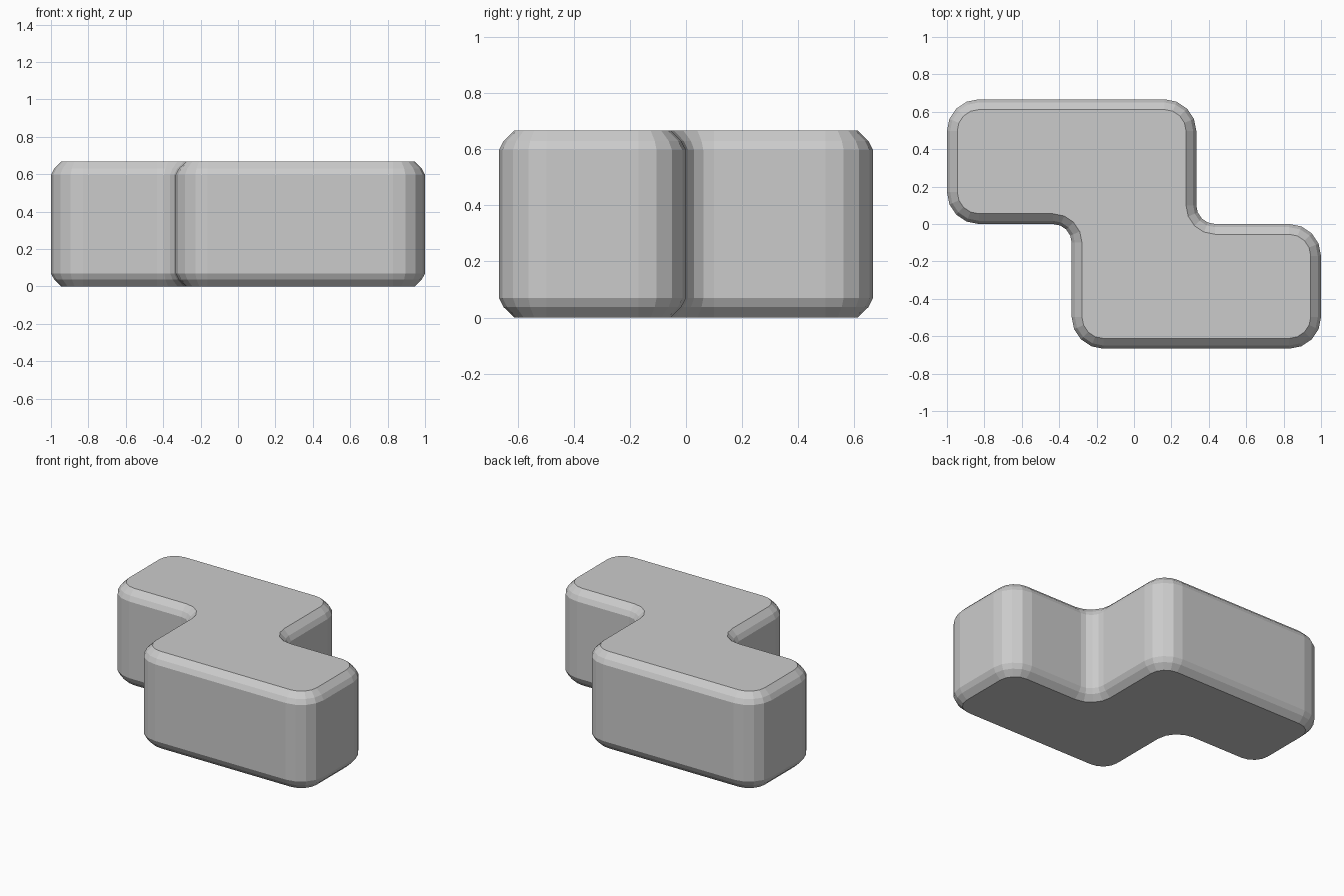
import bpy, bmesh
from math import sin, cos, pi
from mathutils import Vector

if "Cube" in bpy.data.objects:
    bpy.data.objects.remove(bpy.data.objects["Cube"])

C = 2 / 3          # cell size and height
SEG = 4            # segments per rounded corner
R_OUT, R_IN = 0.17, 0.10

# Z-shaped plan, counter-clockwise
half = [(-1, C), (-1, 0), (-C / 2, 0), (-C / 2, -C)]
plan = [Vector(p) for p in half] + [-Vector(p) for p in half]


def outline(inset):
    """Rounded plan moved inwards by inset, keeping the corner centres."""
    pts = []
    for i, p in enumerate(plan):
        a = (p - plan[i - 1]).normalized()
        b = (plan[(i + 1) % len(plan)] - p).normalized()
        convex = a.cross(b) > 0
        r = R_OUT if convex else R_IN
        centre = p + (b - a) * r
        rad = r - inset if convex else r + inset
        for k in range(SEG + 1):
            t = k / SEG * pi / 2
            pts.append(centre + (a * sin(t) - b * cos(t)) * rad)
    return pts


# Edge profile: (inset, height) from bottom to top
edge = [(0.055, 0), (0.017, 0.037), (0, 0.07)]
profile = edge + [(d, C - z) for d, z in reversed(edge)]

# Block: stacked rings, side faces and two caps
bm = bmesh.new()
rings = [[bm.verts.new((p.x, p.y, z)) for p in outline(d)] for d, z in profile]
n = len(rings[0])
for lo, hi in zip(rings, rings[1:]):
    for i in range(n):
        j = (i + 1) % n
        bm.faces.new((lo[i], lo[j], hi[j], hi[i]))
bm.faces.new(rings[-1])
bm.faces.new(rings[0][::-1])
bmesh.ops.recalc_face_normals(bm, faces=bm.faces)

mesh = bpy.data.meshes.new("zigzag_block")
bm.to_mesh(mesh)
bm.free()
bpy.context.collection.objects.link(bpy.data.objects.new("zigzag_block", mesh))
